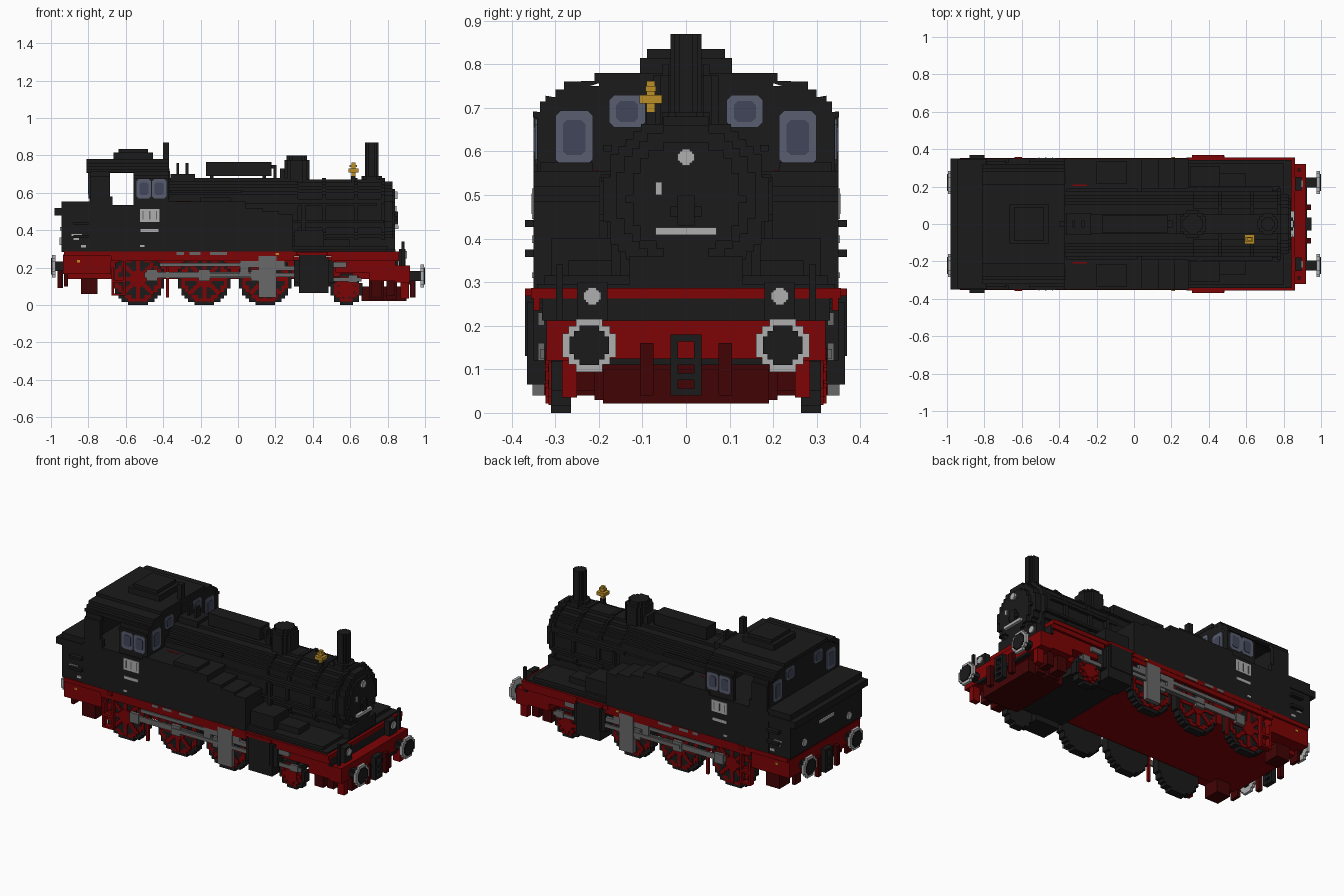
import bpy, bmesh, math
from mathutils import Vector

if "Cube" in bpy.data.objects:
    bpy.data.objects.remove(bpy.data.objects["Cube"], do_unlink=True)

V = 0.0175  # block pitch of the stepped shapes


def material(name, r, g, b):
    m = bpy.data.materials.new(name)
    m.use_nodes = True
    m.diffuse_color = (r, g, b, 1)
    m.node_tree.nodes["Principled BSDF"].inputs["Base Color"].default_value = (r, g, b, 1)
    return m


BLACK = material("soot black", 0.0105, 0.0105, 0.0105)
RED = material("chassis red", 0.205, 0.001, 0.0015)
DARK_RED = material("dark red", 0.055, 0.001, 0.0015)
GREY = material("rod grey", 0.14, 0.14, 0.14)
PALE = material("pale grey", 0.43, 0.43, 0.43)
GOLD = material("brass", 0.50, 0.27, 0.02)
GLASS = material("window rim blue", 0.10, 0.114, 0.162)
PANE = material("window pane blue", 0.054, 0.062, 0.105)


def finish(name, bm, mat):
    bmesh.ops.recalc_face_normals(bm, faces=bm.faces)
    me = bpy.data.meshes.new(name)
    bm.to_mesh(me)
    bm.free()
    me.materials.append(mat)
    bpy.context.collection.objects.link(bpy.data.objects.new(name, me))


def boxes(name, mat, *spans):
    """Each span is x0, x1, y0, y1, z0, z1."""
    bm = bmesh.new()
    for x0, x1, y0, y1, z0, z1 in spans:
        for v in bmesh.ops.create_cube(bm, size=1)["verts"]:
            v.co = ((x0 + x1) / 2 + v.co.x * (x1 - x0), (y0 + y1) / 2 + v.co.y * (y1 - y0),
                    (z0 + z1) / 2 + v.co.z * (z1 - z0))
    finish(name, bm, mat)


def pair(name, mat, *spans):
    """Boxes on both sides of the centre line."""
    boxes(name, mat, *spans, *[(a, b, -d, -c, e, f) for a, b, c, d, e, f in spans])


def prism(name, mat, axis, pts, a, b):
    """Extrude a 2D outline along an axis: x uses (y,z), y uses (x,z), z uses (x,y)."""
    place = {"x": lambda p, t: (t, p[0], p[1]), "y": lambda p, t: (p[0], t, p[1]),
             "z": lambda p, t: (p[0], p[1], t)}[axis]
    bm = bmesh.new()
    f = bm.faces.new([bm.verts.new(place(p, a)) for p in pts])
    r = bmesh.ops.extrude_face_region(bm, geom=[f])
    move = Vector(place((0, 0), b - a))
    bmesh.ops.translate(bm, vec=move, verts=[g for g in r["geom"] if isinstance(g, bmesh.types.BMVert)])
    finish(name, bm, mat)


def steps(rows, cu=0):
    """Stepped symmetric outline from (low, high, half width) rows."""
    right = []
    for lo, hi, h in rows:
        if right and abs(right[-1][0] - h) < 1e-5:
            right[-1] = (h, hi)
        else:
            right += [(h, lo), (h, hi)]
    return [(cu + h, z) for h, z in right] + [(cu - h, z) for h, z in reversed(right)]


def blocky_disc(name, mat, axis, cu, cv, r, a, b):
    if r < .07:  # small discs share one five-row outline
        rows = [(cv + r * lo, cv + r * hi, r * h) for lo, hi, h in
                ((-1, -.72, .5), (-.72, -.45, .78), (-.45, .45, 1), (.45, .72, .78), (.72, 1, .5))]
    else:
        n = round(2 * r / V)
        p = 2 * r / n
        rows = []
        for i in range(n):
            d = -r + (i + 0.5) * p
            rows.append((cv - r + i * p, cv - r + (i + 1) * p, round(math.sqrt(r * r - d * d) / p) * p))
    prism(name, mat, axis, steps(rows, cu), a, b)


# Chassis and running board
boxes("main_frame", RED, (-.92, .75, -.255, .255, .14, .26))
boxes("running_board", RED, (-.93, .86, -.352, .352, .262, .287), (.28, .86, -.356, .356, .262, .287))
pair("board_valance", RED, (-.68, .30, .335, .35, .235, .265), (.5, .86, .335, .35, .235, .265))
boxes("rear_skirt", RED, (-.935, -.68, -.34, .34, .165, .27))
boxes("front_buffer_beam", RED, (.84, .92, -.32, .32, .12, .212), (.52, .70, -.32, .32, .175, .262),
      (.70, .84, -.32, .32, .13, .262))
boxes("front_beam_step", BLACK, (.84, .858, -.33, .33, .212, .262))
boxes("rail_guard", DARK_RED, (.70, .78, -.21, .21, .03, .13), (.795, .85, -.21, .21, .03, .12),
      (.66, .90, -.19, .19, .022, .10))
pair("front_guard_irons", RED, (.87, .915, .25, .285, .035, .125))
pair("inner_guard_irons", DARK_RED, (.71, .77, .21, .28, .04, .13), (.795, .84, .21, .28, .05, .13))
boxes("front_drawbar", BLACK, (.90, .926, -.21, .21, .11, .125))
pair("rear_guard_irons", DARK_RED, (-.84, -.75, .20, .30, .06, .145), (-.93, -.91, .22, .28, .10, .17))
pair("cab_steps", RED, (-.675, -.662, .31, .345, .05, .20), (-.615, -.602, .31, .345, .05, .25),
     (-.675, -.602, .31, .345, .05, .062), (-.675, -.602, .31, .345, .12, .135),
     (-.385, -.37, .32, .335, .04, .2), (-.64, -.60, .345, .358, .262, .28))

# Wheels: dark tyre disc with red rim, spokes and hub
for s, side in ((-1, "right"), (1, "left")):
    for i, (x, r) in enumerate(((-.535, .14), (-.18, .14), (.145, .14), (.58, .085))):
        nm = f"{side}_wheel_{i + 1}"
        blocky_disc(nm + "_tyre", BLACK, "y", x, r, r, s * .264, s * .31)
        blocky_disc(nm + "_face", RED, "y", x, r, r - .018, s * .31, s * .315)
        blocky_disc(nm + "_recess", BLACK, "y", x, r, r - .036, s * .315, s * .317)
        blocky_disc(nm + "_hub", RED, "y", x, r, .042, s * .316, s * .324)
        spokes = []
        for k in range(8):
            c, q = math.cos(k * math.pi / 4), math.sin(k * math.pi / 4)
            for d in range(2, int((r - .02) / V) + 1):
                u, w = x + c * d * V, r + q * d * V
                spokes.append((u - .011, u + .011, s * .318 - .004, s * .318 + .004, w - .011, w + .011))
        boxes(nm + "_spokes", RED, *spokes)

# Cylinders and the plate joining them
pair("cylinder_blocks", BLACK, (.325, .485, .24, .365, .065, .255), (.30, .51, .26, .35, .12, .24))
pair("cylinder_covers", RED, (.31, .48, .30, .37, .268, .285))
pair("cylinder_tops", BLACK, (.325, .47, .30, .37, .13, .268))
boxes("cylinder_saddle", BLACK, (.30, .62, -.25, .25, .10, .20))

# Motion gear
pair("side_rods", GREY, (-.50, .17, .325, .337, .145, .178))
pair("connecting_rods", GREY, (-.20, .33, .338, .35, .15, .172), (.30, .66, .325, .335, .125, .147))
pair("crank_pins", GREY, *[(x - .03, x + .03, .325, .345, .13, .19) for x in (-.46, -.18, .10)])
pair("crosshead_brackets", GREY, (.01, .25, .325, .345, .20, .27), (.11, .205, .325, .352, .04, .265),
     (.01, .055, .325, .345, .17, .27), (.20, .32, .325, .345, .185, .21))
pair("valve_rods", GREY, (-.42, .05, .325, .34, .205, .225), (.50, .58, .325, .34, .20, .23),
     (.59, .64, .325, .34, .12, .16))
pair("board_boxes", GREY, (-.33, -.29, .345, .354, .268, .284), (-.26, -.20, .345, .354, .268, .284),
     (-.15, -.06, .345, .354, .268, .284))

# Boiler, smokebox and door
blocky_disc("boiler", BLACK, "x", 0, .49, .19, -.38, .30)
blocky_disc("smokebox", BLACK, "x", 0, .49, .182, .30, .785)
for i, x in enumerate((.30, .45, .62, .765)):
    blocky_disc(f"boiler_band_{i + 1}", BLACK, "x", 0, .49, .19, x, x + .02)
blocky_disc("smokebox_door", BLACK, "x", 0, .50, .16, .785, .825)
blocky_disc("door_centre", BLACK, "x", 0, .49, .13, .825, .84)
boxes("door_latch", BLACK, (.84, .855, -.02, .02, .43, .50), (.84, .85, -.035, .035, .45, .475))
boxes("smokebox_saddle", BLACK, (.40, .84, -.13, .13, .28, .36))
boxes("front_footplate", BLACK, (.28, .842, -.342, .342, .285, .296))
pair("side_platforms", BLACK, (.28, .80, .12, .325, .295, .315), (.30, .46, .17, .31, .31, .40),
     (.46, .60, .17, .27, .31, .35))
pair("boiler_pipes", BLACK, (.28, .74, .175, .195, .53, .547), (.34, .36, .18, .20, .30, .54),
     (.28, .78, .18, .20, .44, .455))

# Side water tanks with a stepped front top
for s, side in ((-1, "right"), (1, "left")):
    prism(f"{side}_water_tank", BLACK, "y",
          [(-.40, .285), (.295, .285), (.295, .485), (.22, .485), (.22, .50), (.13, .50),
           (.13, .52), (.04, .52), (.04, .555), (-.40, .555)], s * .15, s * .35)
pair("tank_lids", BLACK, (-.20, -.04, .215, .335, .555, .575))
pair("tank_rails", BLACK, (-.36, .02, .17, .19, .60, .615))
pair("tank_top_strips", RED, (-.33, -.25, .202, .21, .55, .557))

# Fittings on the boiler
boxes("heater_box", BLACK, (-.17, .18, -.045, .045, .69, .765), (-.15, -.13, -.03, .03, .66, .70),
      (.13, .15, -.03, .03, .66, .70), (.17, .20, -.02, .02, .73, .75), (.19, .205, -.02, .02, .66, .75))
blocky_disc("steam_dome", BLACK, "z", .315, 0, .075, .64, .775)
blocky_disc("steam_dome_cap", BLACK, "z", .315, 0, .055, .775, .80)
blocky_disc("chimney_base", BLACK, "z", .715, 0, .055, .65, .69)
blocky_disc("chimney", BLACK, "z", .715, 0, .036, .68, .87)
boxes("safety_valves", BLACK, (-.33, -.315, -.02, .02, .66, .76), (-.28, -.265, -.02, .02, .66, .76),
      (-.36, -.23, -.06, .06, .66, .70), (.225, .25, -.05, .05, .66, .73))
boxes("cab_pipe", BLACK, (-.40, -.37, -.017, .017, .66, .87))
boxes("whistle_base", BLACK, (.605, .628, -.092, -.07, .63, .69))
boxes("brass_whistle", GOLD, (.606, .627, -.091, -.071, .69, .762), (.59, .643, -.107, -.055, .71, .73),
      (.597, .636, -.093, -.069, .738, .75))

# Cab and coal bunker
boxes("cab_lower_body", BLACK, (-.80, -.37, -.35, .35, .285, .535))
boxes("coal_bunker", BLACK, (-.945, -.78, -.345, .345, .285, .555))
boxes("bunker_ledge", BLACK, (-.98, -.80, -.35, .35, .48, .52))
pair("bunker_handles", BLACK, (-.88, -.80, .34, .37, .358, .375), (-.88, -.80, .34, .37, .427, .443))
pair("cab_posts", BLACK, (-.79, -.685, .325, .35, .53, .69), (-.56, -.37, .318, .342, .53, .69),
     (-.56, -.37, .342, .351, .678, .692), (-.79, -.685, .31, .335, .69, .715),
     (-.56, -.37, .31, .335, .69, .715), (-.685, -.67, .325, .35, .53, .58))
wall = steps([(.53, .69, .335), (.69, .725, .32), (.725, .75, .28), (.75, .765, .20)])
prism("cab_front_wall", BLACK, "x", wall, -.40, -.372)
prism("cab_rear_wall", BLACK, "x", wall, -.795, -.77)
rim = [(.322, .728), (.30, .742), (.28, .76), (.21, .78)]
top = steps([(z - .018, z, y) for y, z in rim])
under = [(y * .93, z - .022) for y, z in rim]
arch = [(-y, z) for y, z in under] + [(y, z) for y, z in reversed(under)]
prism("cab_roof", BLACK, "x", top + arch, -.81, -.37)
boxes("roof_hatch", BLACK, (-.665, -.455, -.105, .105, .775, .815), (-.64, -.48, -.09, .09, .81, .835))


# Windows: rim plate with cut corners and a darker pane
def window(name, axis, u, w, hu, hw, at, out):
    def octagon(a, b, c):
        return [(u - a + c, w - b), (u + a - c, w - b), (u + a, w - b + c), (u + a, w + b - c),
                (u + a - c, w + b), (u - a + c, w + b), (u - a, w + b - c), (u - a, w - b + c)]
    prism(name + "_rim", GLASS, axis, octagon(hu, hw, .012), at, at + out * .005)
    prism(name + "_pane", PANE, axis, octagon(hu * .6, hw * .65, .009), at + out * .005, at + out * .008)


for s, side in ((-1, "right"), (1, "left")):
    for i, x in enumerate((-.503, -.422)):
        window(f"{side}_cab_window_{i + 1}", "y", x, .622, .039, .052, s * .342, s)
    for end, at, out in (("front", -.372, 1), ("rear", -.795, -1)):
        window(f"{end}_{side}_outer_window", "x", s * .257, .632, .043, .062, at, out)
        window(f"{end}_{side}_inner_window", "x", s * .135, .692, .042, .037, at, out)

# Plates on the sides and ends
pair("cab_side_plates", PALE, (-.525, -.42, .35, .353, .445, .515), (-.52, -.425, .35, .353, .39, .407),
     (-.525, -.50, .35, .353, .31, .322), (-.89, -.835, .345, .35, .37, .38),
     (-.88, -.85, .345, .35, .348, .358), (-.84, -.812, .345, .35, .308, .322))
pair("cab_plate_bars", GREY, (-.511, -.505, .352, .355, .457, .503), (-.475, -.469, .352, .355, .457, .503),
     (-.439, -.433, .352, .355, .457, .503))
boxes("front_plate", PALE, (.84, .858, -.07, .07, .408, .425))
boxes("door_mark", PALE, (.84, .848, -.07, -.055, .50, .53))
boxes("rear_plate", PALE, (-.953, -.945, -.07, .07, .40, .417))
pair("brass_marks", GOLD, (.20, .22, .35, .357, .268, .278), (-.86, -.845, .34, .344, .228, .24))

# Lamps, buffers and couplings at both ends
blocky_disc("top_lamp", PALE, "x", 0, .587, .019, .82, .853)
for s, side in ((-1, "right"), (1, "left")):
    y = s * .215
    boxes(f"front_{side}_lamp_case", BLACK, (.86, .895, y - .035, y + .035, .212, .30))
    blocky_disc(f"front_{side}_lamp", PALE, "x", y, .268, .02, .895, .903)
    boxes(f"front_{side}_lamp_post", BLACK, (.875, .89, s * .29 - .008, s * .29 + .008, .20, .34))
    blocky_disc(f"rear_{side}_lamp", PALE, "x", y, .34, .02, -.955, -.945)
    for end, d, z, base in (("front", 1, .155, .91), ("rear", -1, .208, .93)):
        nm = f"{end}_{side}_buffer"
        blocky_disc(nm + "_stem", BLACK, "x", s * .222, z, .026, d * base, d * .978)
        blocky_disc(nm + "_head", PALE, "x", s * .222, z, .061, d * .977, d * .994)
        blocky_disc(nm + "_face", BLACK, "x", s * .222, z, .045, d * .994, d)
for end, d, z in (("front", .92, .04), ("rear", -.965, .09)):
    boxes(f"{end}_coupling", BLACK, (d, d + .03, -.035, -.018, z, z + .14), (d, d + .03, .018, .035, z, z + .14),
          *[(d, d + .03, -.035, .035, z + h, z + h + .016) for h in (0, .035, .07, .124)])
    pair(f"{end}_hoses", DARK_RED, (d, d + .025, .075, .105, z, z + .12))
